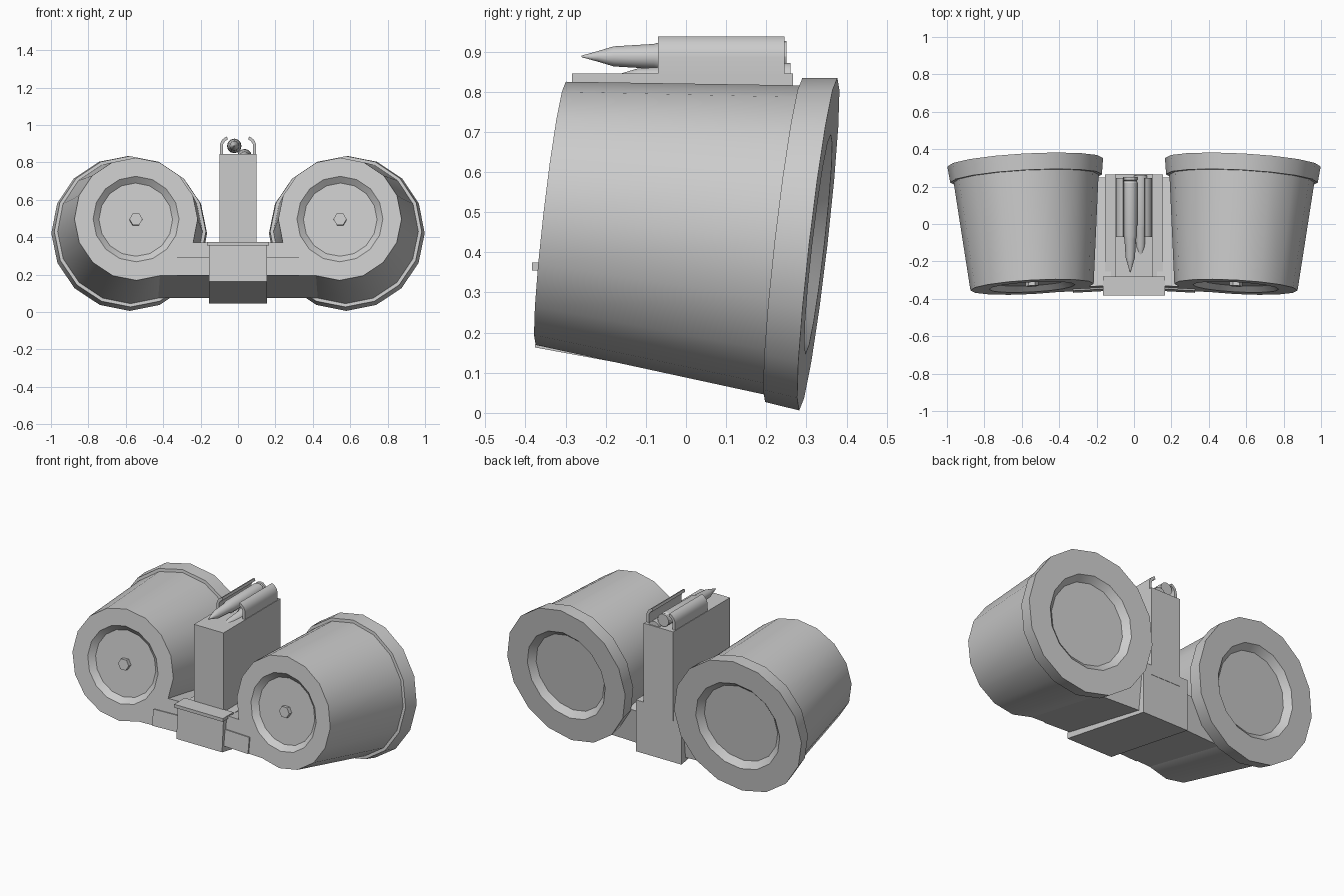
import bpy, bmesh, math
from mathutils import Matrix, Vector

if "Cube" in bpy.data.objects:
    bpy.data.objects.remove(bpy.data.objects["Cube"])

metal = bpy.data.materials.new("grey metal")
metal.diffuse_color = (0.6, 0.6, 0.6, 1)
metal.use_nodes = True
metal.node_tree.nodes["Principled BSDF"].inputs["Base Color"].default_value = metal.diffuse_color
ANG = math.radians(30)


def finish(name, bm, smooth=False):
    """Turn a bmesh into a named object with consistent normals."""
    bmesh.ops.recalc_face_normals(bm, faces=bm.faces)
    me = bpy.data.meshes.new(name)
    bm.to_mesh(me)
    bm.free()
    me.materials.append(metal)
    ob = bpy.data.objects.new(name, me)
    bpy.context.collection.objects.link(ob)
    if smooth:
        bpy.ops.object.select_all(action='DESELECT')
        ob.select_set(True)
        bpy.context.view_layer.objects.active = ob
        bpy.ops.object.shade_smooth_by_angle(angle=ANG)
    return ob


def loft(name, rings, matrix=Matrix(), smooth=False):
    """Skin a list of equal-length rings and cap both ends."""
    bm = bmesh.new()
    vs = [[bm.verts.new(matrix @ Vector(p)) for p in ring] for ring in rings]
    n = len(vs[0])
    for a, b in zip(vs, vs[1:]):
        for i in range(n):
            j = (i + 1) % n
            bm.faces.new((a[i], a[j], b[j], b[i]))
    bm.faces.new(vs[0])
    bm.faces.new(vs[-1])
    return finish(name, bm, smooth)


def circle(y, r, n=16):
    return [(r * math.cos(2 * math.pi * i / n), y, r * math.sin(2 * math.pi * i / n))
            for i in range(n)]


def turned(name, profile, matrix, n=16):
    return loft(name, [circle(y, r, n) for y, r in profile], matrix, True)


def prism_x(name, half, yz):
    return loft(name, [[(x, y, z) for y, z in yz] for x in (-half, half)])


def box(name, half, y0, y1, z0, z1):
    return prism_x(name, half, [(y0, z0), (y1, z0), (y1, z1), (y0, z1)])


# drum frame: axis tilts down and outwards toward the back
axis = Vector((0.055, 1, -0.115)).normalized()
side = axis.cross(Vector((0, 0, 1))).normalized()
up = side.cross(axis)
frame = Matrix.Translation((0.545, -0.337, 0.497)) @ Matrix((side, axis, up)).transposed().to_4x4()

LEN, RIM, R0, R1 = 0.672, 0.585, 0.33, 0.388
for label, s in (("right", 1), ("left", -1)):
    m = Matrix.Diagonal((s, 1, 1, 1)) @ frame

    # tapered drum with rear rim and a shallow recess in both ends
    turned(label + "_drum", [(0.03, 0.197), (0, 0.23), (0, R0), (RIM, R1), (RIM, 0.406),
                             (LEN, 0.417), (LEN, 0.275), (LEN - 0.035, 0.24)], m)
    # hex nut in the front recess
    turned(label + "_nut", [(0.035, 0.035), (0.005, 0.035)], m, 6)

    # feed tunnel from the lower inner drum side to the middle
    def section(y, r, reach):
        a = [(-r * math.cos(math.radians(t)), y, -r * math.sin(math.radians(t)))
             for t in (22.5, 45, 67.5)]
        return [a[0], a[1], a[2], (-reach, y, a[2][2]), (-reach, y, a[0][2])]
    loft(label + "_feed_tunnel", [section(0, R0, 0.42), section(RIM, R1, 0.46)], m)

    # thin clamp plate across the tunnel front
    plate = [(-0.42, -0.305), (-0.218, -0.305), (-0.218, -0.207), (-0.42, -0.207)]
    loft(label + "_clamp_plate", [[(x, y, z) for x, z in plate] for y in (-0.008, 0.01)], m)

    # curved feed lip
    arc = [(0.045 + r * math.cos(t), 0.885 + r * k * math.sin(t))
           for r, k, ts in ((0.052, 1.05, range(0, 6)), (0.036, 1.05, range(5, -1, -1)))
           for t in [math.radians(q * 15) for q in ts]]
    arc = [(0.097, 0.84)] + arc + [(0.081, 0.84)]
    loft(label + "_feed_lip", [[(s * x, y, z) for x, z in arc] for y in (-0.07, 0.245)],
         smooth=True)

# central housing with sloped underside, front flange and tower
prism_x("base_housing", 0.155, [(-0.376, 0.163), (0.265, 0.045), (0.265, 0.36), (-0.362, 0.36)])
box("front_flange", 0.165, -0.383, -0.28, 0.355, 0.375)
box("tower", 0.1, -0.284, 0.267, 0.3, 0.845)

# cartridges: base groove, case, shoulder and pointed tip
cartridge = [(0.25, 0.038), (0.235, 0.038), (0.23, 0.033), (0.22, 0.039), (-0.06, 0.037),
             (-0.08, 0.031), (-0.18, 0.025), (-0.22, 0.013), (-0.26, 0.002)]
for name, pos in (("upper_cartridge", (-0.02, 0, 0.888)), ("lower_cartridge", (0.035, 0.06, 0.833))):
    prof = [(min(y, 0.2), r) for y, r in cartridge[3:]] if pos[1] else cartridge
    turned(name, prof, Matrix.Translation(pos), 12)
